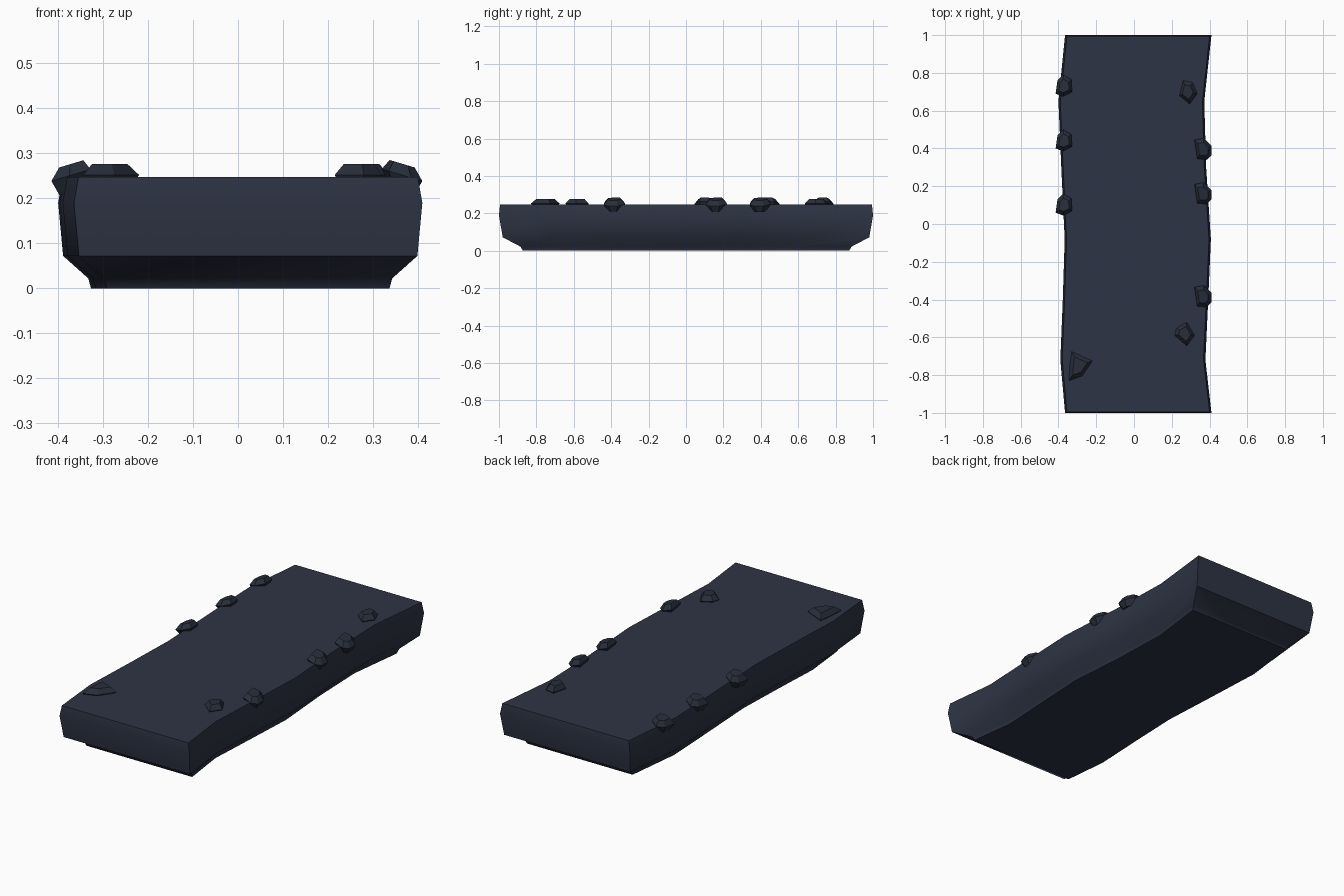
import bpy, bmesh, math

if "Cube" in bpy.data.objects:
    bpy.data.objects.remove(bpy.data.objects["Cube"])

def material(name, rgb):
    m = bpy.data.materials.new(name)
    m.diffuse_color = (*rgb, 1)
    m.use_nodes = True
    m.node_tree.nodes["Principled BSDF"].inputs["Base Color"].default_value = m.diffuse_color
    return m

SLATE = material("dark slate", (0.027, 0.034, 0.058))
ROCK = material("darker slate", (0.021, 0.027, 0.043))

def loft(name, rings, mat):
    """Stack closed rings (bottom to top), capped at both ends."""
    bm = bmesh.new()
    loops = [[bm.verts.new(p) for p in ring] for ring in rings]
    n = len(loops[0])
    for a, b in zip(loops, loops[1:]):
        for i in range(n):
            j = (i + 1) % n
            bm.faces.new((a[i], a[j], b[j], b[i]))
    bm.faces.new(loops[0][::-1])
    bm.faces.new(loops[-1])
    bmesh.ops.recalc_face_normals(bm, faces=bm.faces)
    me = bpy.data.meshes.new(name)
    bm.to_mesh(me)
    bm.free()
    ob = bpy.data.objects.new(name, me)
    bpy.context.collection.objects.link(ob)
    me.materials.append(mat)
    return ob

# Slab: wavy outline (y, left x, right x) swept through undercut levels
OUTLINE = [(-1, -.365, .41), (-.72, -.39, .378), (-.4, -.377, .393), (-.08, -.367, .407),
           (.3, -.385, .382), (.65, -.40, .372), (1, -.365, .41)]
# level: z, inset of the sides, half length
LEVELS = [(0, .073, .872), (.022, .067, .885), (.072, .011, .98), (.19, 0, 1), (.247, .01, .994)]
rings = []
for z, inset, half in LEVELS:
    right = [(r - inset, y * half, z) for y, l, r in OUTLINE]
    left = [(l + inset, y * half, z) for y, l, r in reversed(OUTLINE)]
    rings.append(right + left)
slab = loft("stone_slab", rings, SLATE)
bpy.context.view_layer.objects.active = slab
slab.select_set(True)
bpy.ops.object.shade_smooth_by_angle(angle=math.radians(50))
# keep the top face crisp
for p in slab.data.polygons:
    if p.normal.z > .9:
        p.use_smooth = False

# Rocks: five-sided chips, widest near the slab surface
EDGE_LEFT = [(-.045, -.04), (-.005, -.055), (.042, -.03), (.038, .035), (-.005, .06), (-.035, .03)]
EDGE_RIGHT = [(-.03, -.05), (.02, -.055), (.045, -.03), (.045, .02), (.005, .06), (-.045, .05)]
CHIP_A = [(.015, -.065), (.055, -.01), (.03, .05), (-.02, .06), (-.04, -.02)]
CHIP_B = [(.01, -.065), (.05, -.01), (.01, .06), (-.045, .03), (-.055, -.01)]
CHIP_BIG = [(-.055, -.08), (.015, -.055), (.07, .025), (-.04, .075), (-.05, 0)]

def rock(name, shape, x, y, tilt=0, low=.215, mid=.252, top=.277):
    rings = []
    for z, s in ((low, .6), (mid, 1), (top, .62)):
        rings.append([(x + px * s, y + py * s, z + tilt * px * s) for px, py in shape])
    loft(name, rings, ROCK)

for i, y in enumerate((.73, .44, .10)):
    rock(f"left_edge_rock_{i + 1}", EDGE_LEFT, -.37, y, .3)
for i, y in enumerate((.395, .16, -.385)):
    rock(f"right_edge_rock_{i + 1}", EDGE_RIGHT, .365, y, -.3)
rock("top_rock_back", CHIP_A, .28, .70)
rock("top_rock_front", CHIP_B, .27, -.58)
rock("top_rock_corner", CHIP_BIG, -.29, -.75)
